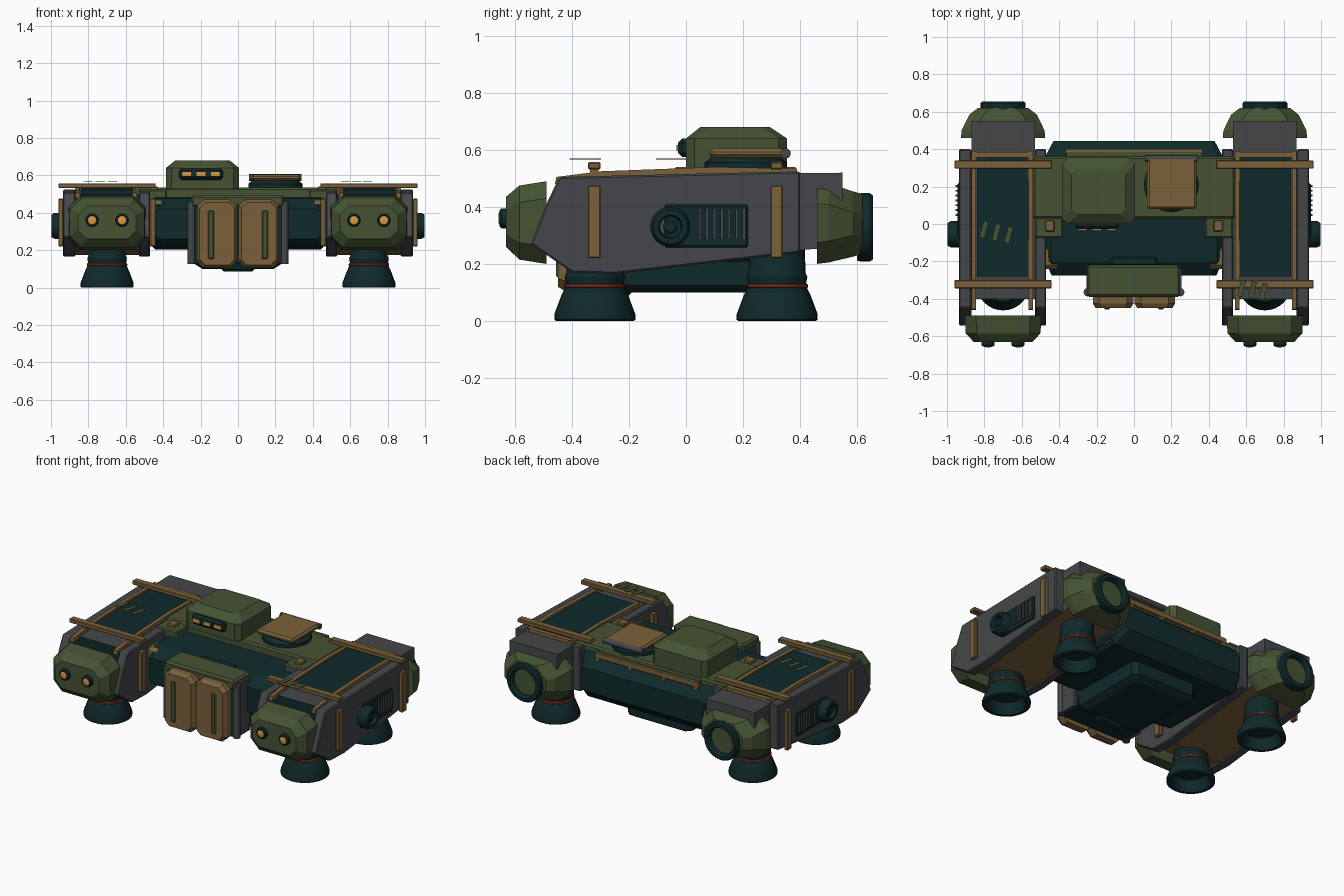
import bpy, bmesh, math
from mathutils import Matrix, Vector

if "Cube" in bpy.data.objects:
    bpy.data.objects.remove(bpy.data.objects["Cube"])


def material(name, rgb):
    m = bpy.data.materials.new(name)
    m.diffuse_color = (*rgb, 1)
    m.use_nodes = True
    m.node_tree.nodes["Principled BSDF"].inputs["Base Color"].default_value = m.diffuse_color
    return m


GREEN = material("olive_green", (.060, .086, .033))
TAN = material("tan_brown", (.195, .120, .042))
GREY = material("slate_grey", (.058, .062, .067))
DARK = material("dark_teal", (.005, .023, .024))
RUST = material("rust_red", (.19, .030, .016))
ORANGE = material("amber", (.75, .31, .05))


def finish(name, bm, mat, bevel=0, smooth=False):
    bmesh.ops.recalc_face_normals(bm, faces=bm.faces[:])
    me = bpy.data.meshes.new(name)
    bm.to_mesh(me)
    bm.free()
    ob = bpy.data.objects.new(name, me)
    bpy.context.collection.objects.link(ob)
    me.materials.append(mat)
    if bevel:
        b = ob.modifiers.new("bevel", 'BEVEL')
        b.width, b.segments = bevel, 1
    if smooth:
        bpy.ops.object.select_all(action='DESELECT')
        bpy.context.view_layer.objects.active = ob
        ob.select_set(True)
        bpy.ops.object.shade_smooth_by_angle(angle=math.radians(30))
    return ob


def box(name, x, y, z, mat, bevel=0, turn=0):
    bm = bmesh.new()
    bmesh.ops.create_cube(bm, size=1)
    c = Vector([(a + b) / 2 for a, b in (x, y, z)])
    s = [abs(b - a) for a, b in (x, y, z)]
    bm.transform(Matrix.Translation(c) @ Matrix.Rotation(turn, 4, 'Z') @ Matrix.Diagonal((*s, 1)))
    return finish(name, bm, mat, bevel)


def skin(name, rings, mat, bevel=0, smooth=False, closed=False):
    """Bridge equal rings of points; cap the ends unless the loop is closed."""
    bm = bmesh.new()
    rs = [[bm.verts.new(p) for p in r] for r in rings]
    n = len(rs[0])
    for a, b in zip(rs, rs[1:] + (rs[:1] if closed else [])):
        for i in range(n):
            j = (i + 1) % n
            bm.faces.new((a[i], a[j], b[j], b[i]))
    if not closed:
        bm.faces.new(rs[0])
        bm.faces.new(rs[-1])
    return finish(name, bm, mat, bevel, smooth)


def loft(name, axis, secs, mat):
    """Chamfered rectangles (t, u0, u1, v0, v1, chamfer) stacked along y or z."""
    rings = []
    for t, a, b, c, d, k in secs:
        pts = [(a + k, c), (b - k, c), (b, c + k), (b, d - k),
               (b - k, d), (a + k, d), (a, d - k), (a, c + k)]
        rings.append([(u, t, v) if axis == 'y' else (u, v, t) for u, v in pts])
    return skin(name, rings, mat)


def prism(name, pts, x0, x1, mat, bevel=0):
    return skin(name, [[(x, y, z) for y, z in pts] for x in (x0, x1)], mat, bevel)


def lathe(name, centre, axis, prof, mat, closed=False, n=32):
    """Revolve (radius, offset) points about an axis through centre."""
    cx, cy, cz = centre
    rings = []
    for r, t in prof:
        ring = []
        for i in range(n):
            a = 2 * math.pi * i / n
            u, v = r * math.cos(a), r * math.sin(a)
            ring.append({'x': (cx + t, cy + u, cz + v), 'y': (cx + u, cy + t, cz + v),
                         'z': (cx + u, cy + v, cz + t)}[axis])
        rings.append(ring)
    return skin(name, rings, mat, smooth=True, closed=closed)


# Side pods, mirrored left and right
PLATE = [(-.545, .27), (-.49, .41), (-.445, .505), (.40, .525), (.40, .24), (-.25, .165), (-.40, .17)]
CORE = [(-.40, .20), (-.40, .495), (.05, .515), (.55, .52), (.55, .26), (.42, .25), (-.25, .175)]
for s in (-1, 1):
    side = "left" if s < 0 else "right"
    X = lambda a, b: (s * a, s * b)
    cx = s * .70
    core = prism(side + "_pod_core", CORE, s * .53, s * .87, GREY)
    core.data.materials.append(TAN)
    core.data.materials.append(DARK)
    for p in core.data.polygons:
        if p.normal.z < -.5:
            p.material_index = 1
        elif p.normal.y < -.9:
            p.material_index = 2
    prism(side + "_outer_plate", PLATE, s * .87, s * .935, GREY, .006)
    prism(side + "_inner_plate", PLATE, s * .47, s * .53, GREY, .006)
    # Dark deck panel, long rails and crossbars
    prism(side + "_pod_deck", [(-.28, .49), (-.28, .522), (.38, .532), (.38, .49)], s * .56, s * .84, DARK)
    for a in (.54, .845):
        prism(side + "_rail", [(-.46, .48), (-.455, .505), (-.3, .525), (.1, .54), (.39, .535), (.39, .48)],
              s * a, s * (a + .025), TAN)
    box(side + "_deck_end_bar", X(.55, .86), (.355, .385), (.50, .54), TAN)
    for y in (-.322, .318):
        box(side + "_crossbar", X(.44, .96), (y - .022, y + .022), (.532, .557), TAN, .004)
        for a, b in ((.935, .96), (.44, .47)):
            box(side + "_strap", X(a, b), (y - .022, y + .022), (.22, .475), TAN, .004)
        for a in (.54, .86):
            box(side + "_bar_post", X(a - .012, a + .012), (y - .015, y + .015), (.49, .54), TAN)
    # Front cap with two lamps
    w = lambda t, h, z0, z1, k: (t, cx - h, cx + h, z0, z1, k)
    loft(side + "_front_cap", 'y', [w(-.49, .205, .20, .49, .06), w(-.585, .20, .215, .475, .06),
                                    w(-.632, .155, .26, .435, .045)], GREEN)
    for dx in (-.08, .08):
        lathe(side + "_lamp_housing", (cx + dx, -.63, .36), 'y', [(.035, .02), (.035, -.018), (.028, -.024)], DARK, n=16)
        lathe(side + "_lamp", (cx + dx, -.652, .36), 'y', [(.022, .01), (.022, -.004), (.012, -.007)], ORANGE, n=16)
    # Rear cowl with thruster ring
    loft(side + "_rear_cowl", 'y', [w(.46, .225, .20, .485, .075), w(.50, .222, .205, .483, .075),
                                    w(.585, .18, .225, .455, .075), w(.62, .135, .235, .445, .07)], GREEN)
    lathe(side + "_thruster_ring", (cx, .60, .328), 'y',
          [(.116, 0), (.12, .012), (.12, .045), (.112, .056), (.092, .056), (.085, .045), (.085, 0)], DARK, True)
    # Landing feet
    for y in (-.32, .32):
        c = (cx, y, 0)
        lathe("foot_bell", c, 'z', [(.105, .115), (.118, .088), (.142, .024), (.142, .004), (.136, 0),
                                    (.118, 0), (.112, .008), (.095, .07), (.01, .075), (.01, .115)], DARK, True)
        lathe("foot_red_ring", c, 'z', [(.102, .113), (.108, .118), (.108, .127), (.102, .132)], RUST)
        lathe("foot_collar", c, 'z', [(.101, .13), (.106, .155), (.10, .168), (.095, .30)], DARK)
    # Side vent with slats and round intake
    box(side + "_vent_panel", X(.92, .945), (-.075, .218), (.258, .408), DARK, .006)
    for i in range(7):
        y = .048 + i * .026
        box(side + "_vent_slat", X(.94, .955), (y - .005, y + .005), (.285, .395), GREY)
    lathe(side + "_intake", (s * .93, -.055, .33), 'x',
          [(.07, 0), (.07, s * .05), (.06, s * .068), (.042, s * .068), (.036, s * .05), (.036, 0)], DARK, True)
    lathe(side + "_intake_hub", (s * .93, -.055, .33), 'x', [(.025, 0), (.025, s * .055), (.018, s * .06)], DARK, n=16)
    # Joint between pod and middle body
    box(side + "_joint_bracket", X(.38, .53), (-.075, .05), (.46, .525), GREEN, .008)
    box(side + "_joint_clamp", X(.425, .475), (-.04, .02), (.50, .54), TAN, .005)
    box(side + "_joint_block", X(.39, .50), (-.24, -.12), (.38, .465), TAN, .02)
    box(side + "_joint_arm", X(.40, .50), (-.2, .33), (.27, .42), DARK)

# Middle hull, keel and upper deck
loft("middle_hull", 'y', [(-.275, -.44, .44, .26, .42, .02), (-.20, -.475, .475, .215, .475, .03),
                          (.36, -.475, .475, .205, .50, .03), (.445, -.43, .43, .28, .43, .02)], DARK)
loft("keel", 'z', [(.10, -.19, .19, -.21, .25, .02), (.125, -.23, .23, -.25, .29, .03),
                   (.24, -.24, .24, -.26, .29, .03)], DARK)
box("keel_skid", (-.09, .09), (-.26, -.19), (.085, .13), DARK, .015)
box("upper_deck", (-.54, .54), (.03, .36), (.47, .535), GREEN, .01)
box("deck_rear_step", (-.36, .36), (.35, .385), (.46, .525), GREEN)
box("rear_trim_bar", (-.365, .365), (.378, .402), (.49, .52), TAN)
for x in (-.35, -.12, .12, .35):
    box("rear_trim_post", (x - .012, x + .012), (.37, .40), (.45, .50), TAN)

# Sensor housing with lamp strip
loft("sensor_housing", 'z', [(.53, -.385, .005, .0, .355, .03), (.64, -.385, .005, .0, .355, .03),
                             (.68, -.335, -.045, .05, .295, .03)], GREEN)
box("lamp_strip", (-.315, -.08), (-.028, .02), (.575, .64), DARK, .015)
for x in (-.275, -.198, -.121):
    box("strip_lamp", (x - .024, x + .024), (-.034, -.02), (.596, .618), ORANGE)

# Hatch on a round base
lathe("hatch_base", (.20, .21, 0), 'z', [(.145, .52), (.145, .555), (.12, .575)], DARK)
box("hatch_lid", (.07, .335), (.08, .365), (.572, .605), TAN, .012)
lathe("hatch_hinge", (.20, .35, .588), 'x', [(.018, -.14), (.018, .14)], GREY, n=12)

# Front cargo box, doors and corner posts
box("cargo_body", (-.235, .235), (-.38, -.22), (.13, .45), DARK)
box("cargo_roof", (-.252, .247), (-.39, -.22), (.43, .495), GREEN, .012)
box("roof_vent", (-.13, .13), (-.23, -.17), (.42, .485), DARK, .015)
for s in (-1, 1):
    box("cargo_side", (s * .225, s * .255), (-.36, -.24), (.13, .45), GREY)
    lathe("corner_post", (s * .248, -.365, 0), 'z', [(.022, .125), (.022, .46)], GREY, n=12)
    a, b = sorted((s * .003, s * .22))
    loft("cargo_door", 'y', [(-.38, a, b, .105, .47, .035), (-.425, a, b, .105, .47, .035),
                             (-.45, a + .015, b - .015, .12, .455, .03)], TAN)
    box("door_slot", (s * .125, s * .162), (-.456, -.44), (.15, .415), GREEN, .008)

# Painted slanted stripes on the pod tops
for i in range(3):
    x, y = -.802 + i * .066, -.03 - i * .014
    box("left_stripe", (x - .014, x + .014), (y - .045, y + .045), (.567, .570), GREEN, 0, -.25)
    x, y = .575 + i * .058, -.345 - i * .008
    box("right_stripe", (x - .014, x + .014), (y - .045, y + .045), (.567, .570), GREEN, 0, -.25)
